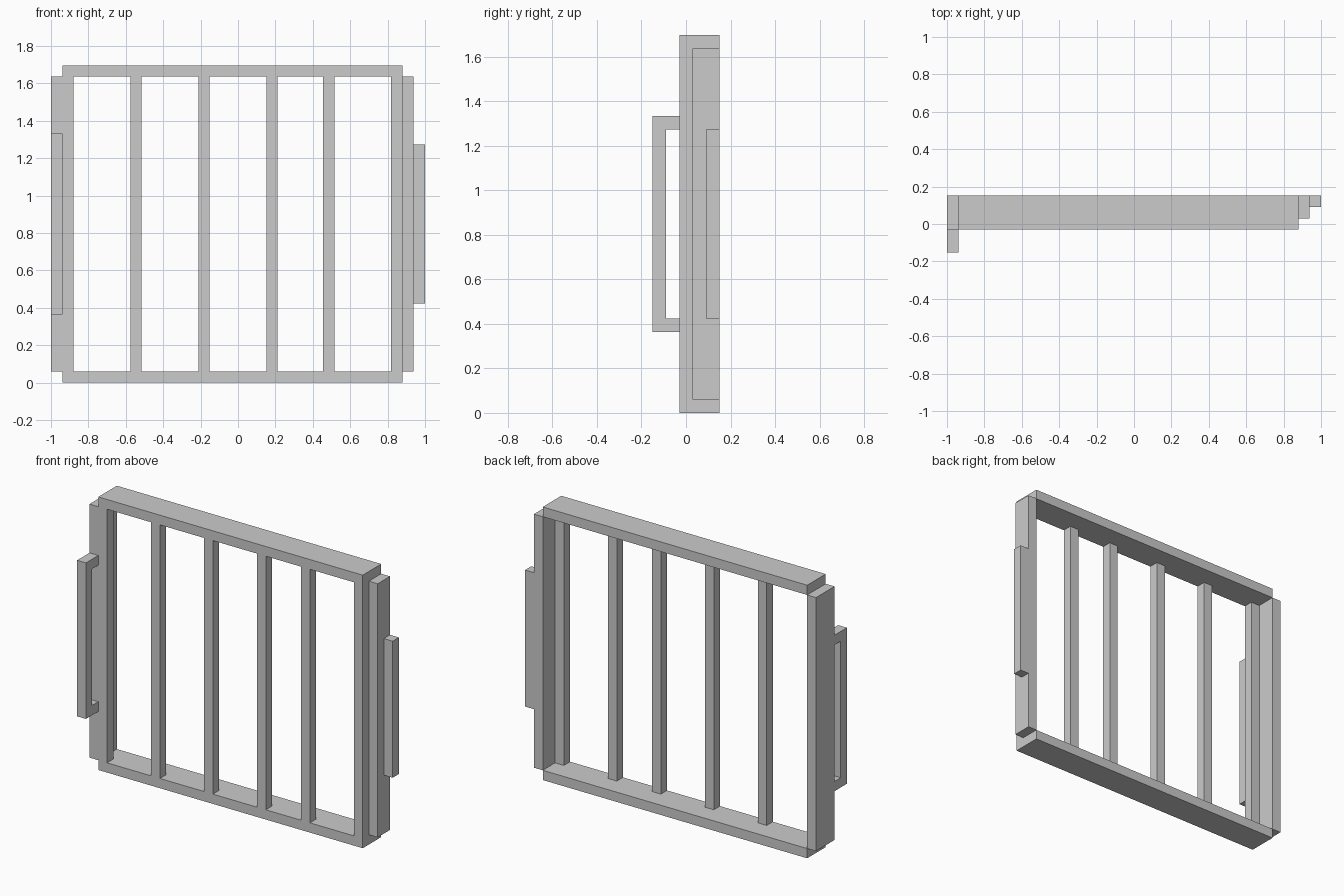
import bpy

if "Cube" in bpy.data.objects:
    bpy.data.objects.remove(bpy.data.objects["Cube"])

U = 2 / 33  # grid module: the model is 33 x 5 x 28 modules


def block(name, x, y, z):
    """Box spanning the given module ranges, placed in the centred frame."""
    lo = (x[0] * U - 1, (y[0] - 2.5) * U, z[0] * U)
    hi = (x[1] * U - 1, (y[1] - 2.5) * U, z[1] * U)
    bpy.ops.mesh.primitive_cube_add(
        size=1, location=[(a + b) / 2 for a, b in zip(lo, hi)])
    ob = bpy.context.object
    ob.name = ob.data.name = name
    ob.scale = [b - a for a, b in zip(lo, hi)]
    bpy.ops.object.transform_apply(location=False, rotation=False, scale=True)
    return ob


# Top and bottom rails
for name, z in (("bottom_rail", 0), ("top_rail", 27)):
    block(name, (1, 31), (2, 5), (z, z + 1))

# Vertical bars along the front edge of the rails
for i, x in enumerate((1, 7, 13, 19, 24, 30)):
    block(f"bar_{i + 1}", (x, x + 1), (2, 3), (1, 27))

# Side posts
block("hinge_post", (0, 1), (2, 5), (1, 27))
block("latch_post", (31, 32), (3, 5), (1, 27))

# Handle: upright grip on two short arms
block("handle_grip", (0, 1), (0, 1), (6, 22))
for name, z in (("handle_lower_arm", 6), ("handle_upper_arm", 21)):
    block(name, (0, 1), (1, 2), (z, z + 1))

# Latch strip on the opposite side
block("latch_strip", (32, 33), (4, 5), (7, 21))
